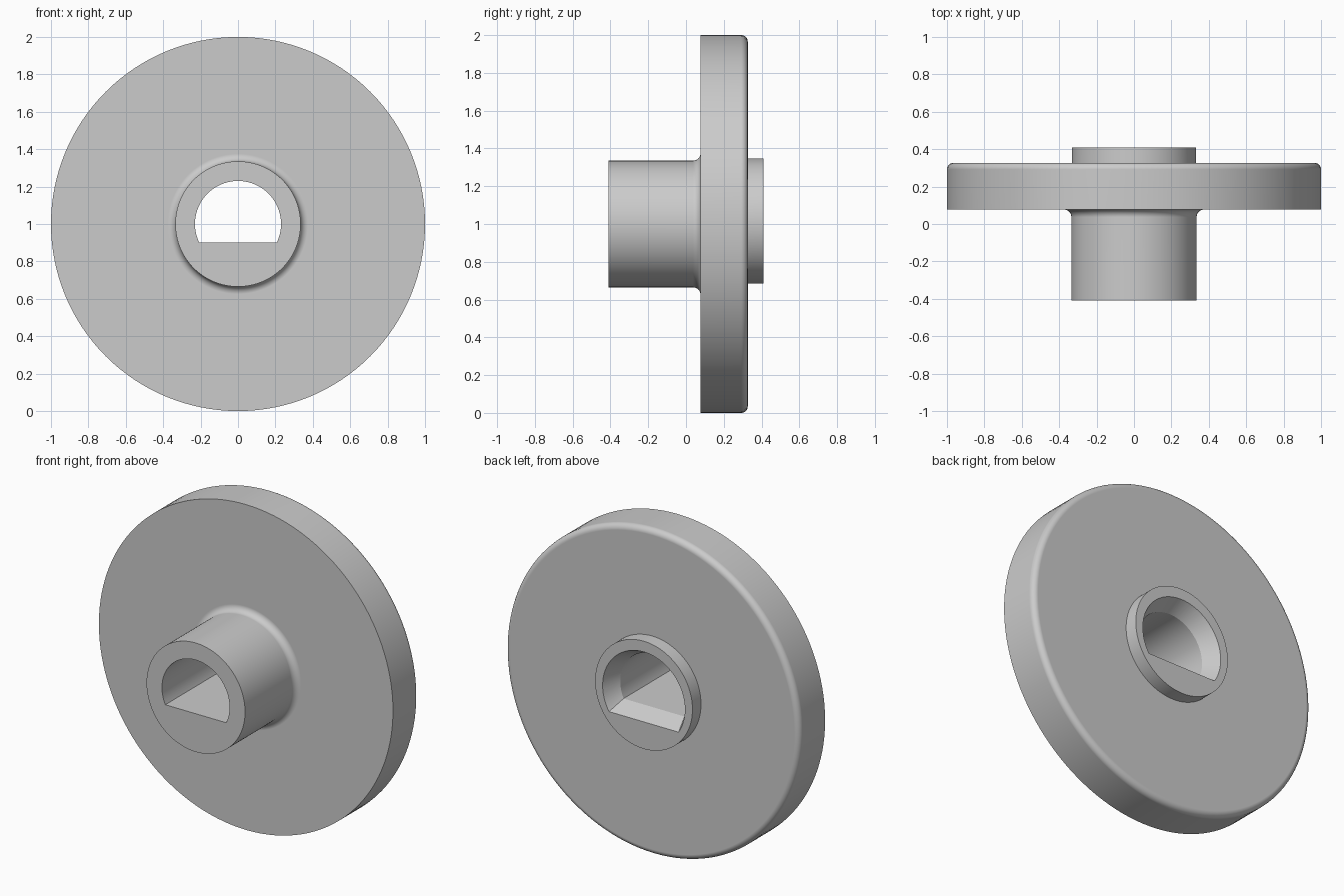
import bpy, bmesh, math
from mathutils import Matrix, Vector

cube = bpy.data.objects.get("Cube")
if cube:
    bpy.data.objects.remove(cube, do_unlink=True)

SEGMENTS = 128

# Single grey material
grey = bpy.data.materials.new("plain grey")
grey.use_nodes = True
colour = (0.6, 0.6, 0.6, 1)
grey.diffuse_color = colour
grey.node_tree.nodes["Principled BSDF"].inputs["Base Color"].default_value = colour


def finish(bm, name, height):
    """Turn a bmesh into an object whose axis runs along y at the given height."""
    bmesh.ops.remove_doubles(bm, verts=bm.verts, dist=1e-5)
    bmesh.ops.recalc_face_normals(bm, faces=bm.faces)
    bmesh.ops.translate(bm, verts=bm.verts, vec=(0, 0, height))
    mesh = bpy.data.meshes.new(name)
    bm.to_mesh(mesh)
    bm.free()
    mesh.materials.append(grey)
    obj = bpy.data.objects.new(name, mesh)
    bpy.context.collection.objects.link(obj)
    return obj


def arc(r, y, radius, start, end, steps=8):
    angles = [math.radians(start + (end - start) * i / steps) for i in range(steps + 1)]
    return [(r + radius * math.cos(a), y + radius * math.sin(a)) for a in angles]


def revolve(name, profile, height=1.0):
    """Revolve (radius, y) points around the y axis."""
    bm = bmesh.new()
    verts = [bm.verts.new((r, y, 0)) for r, y in profile]
    edges = [bm.edges.new(pair) for pair in zip(verts, verts[1:])]
    bmesh.ops.spin(bm, geom=verts + edges, cent=(0, 0, 0), axis=(0, 1, 0),
                   angle=math.tau, steps=SEGMENTS, use_merge=True)
    return finish(bm, name, height)


def d_section(y, radius, flat, steps=72):
    """Circle with its lower side cut straight."""
    low = math.asin(-flat / radius)
    angles = [low + (math.pi - 2 * low) * i / steps for i in range(steps + 1)]
    return [(radius * math.cos(a), y, radius * math.sin(a)) for a in angles]


def loft(name, sections):
    bm = bmesh.new()
    rings = [[bm.verts.new(p) for p in s] for s in sections]
    count = len(rings[0])
    for a, b in zip(rings, rings[1:]):
        for i in range(count):
            j = (i + 1) % count
            bm.faces.new((a[i], a[j], b[j], b[i]))
    bm.faces.new(rings[0])
    bm.faces.new(rings[-1])
    return finish(bm, name, 1.0)


def combine(target, tool, operation):
    mod = target.modifiers.new(operation.title(), "BOOLEAN")
    mod.object, mod.operation, mod.solver = tool, operation, "EXACT"
    bpy.context.view_layer.objects.active = target
    bpy.ops.object.modifier_apply(modifier=mod.name)
    bpy.data.objects.remove(tool, do_unlink=True)


# Disc with rounded back rim, and front hub blended in by a fillet
profile = [(0, -0.41), (0.335, -0.41)]
profile += arc(0.375, 0.037, 0.04, 180, 90)
profile += [(1, 0.077)]
profile += arc(0.965, 0.292, 0.035, 0, 90)
profile += [(0, 0.327)]
body = revolve("flanged_hub", profile)

# Short boss on the back, set slightly high
boss = revolve("back_boss", [(0, 0.2), (0.331, 0.2), (0.331, 0.41), (0, 0.41)], 1.015)
combine(body, boss, "UNION")

# D-shaped bore, widening into a chamfer at the back
bore = loft("bore_cutter", [d_section(-0.6, 0.23, 0.1), d_section(0.31, 0.23, 0.1),
                            d_section(0.41, 0.28, 0.15), d_section(0.45, 0.3, 0.17)])
bore.hide_render = True
combine(body, bore, "DIFFERENCE")

# Smooth round surfaces, keep hard edges crisp
bpy.ops.object.select_all(action="DESELECT")
body.select_set(True)
bpy.context.view_layer.objects.active = body
bpy.ops.object.shade_smooth_by_angle(angle=math.radians(25))
weighted = body.modifiers.new("Weighted Normals", "WEIGHTED_NORMAL")
weighted.keep_sharp = True
